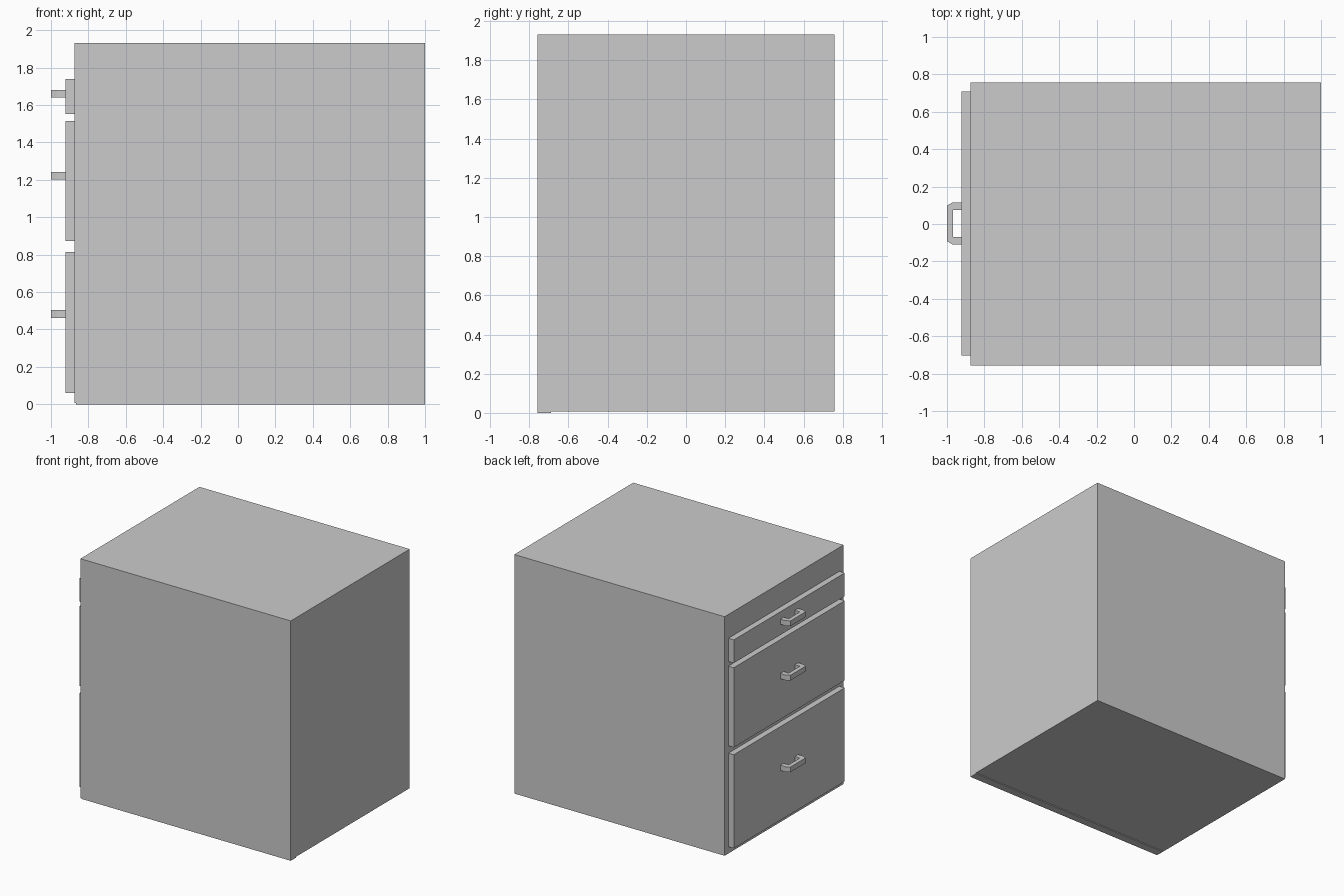
import bpy

if "Cube" in bpy.data.objects:
    bpy.data.objects.remove(bpy.data.objects["Cube"])


def prism(name, outline, z0, z1):
    """Extrude a closed xy outline from z0 to z1."""
    n = len(outline)
    verts = [(x, y, z) for z in (z0, z1) for x, y in outline]
    faces = [list(range(n))[::-1], list(range(n, 2 * n))]
    faces += [(i, (i + 1) % n, n + (i + 1) % n, n + i) for i in range(n)]
    mesh = bpy.data.meshes.new(name)
    mesh.from_pydata(verts, [], faces)
    mesh.update()
    obj = bpy.data.objects.new(name, mesh)
    bpy.context.collection.objects.link(obj)
    return obj


def box(name, x0, x1, y0, y1, z0, z1):
    return prism(name, [(x0, y0), (x1, y0), (x1, y1), (x0, y1)], z0, z1)


FRONT = -0.874       # cabinet face the drawers sit on
PANEL = -0.922       # outer face of the drawer fronts

# Cabinet carcass and the thin runner under its near side
box("cabinet_body", FRONT, 1.0, -0.757, 0.757, 0.007, 1.932)
box("base_runner", -0.865, 1.0, -0.757, -0.69, 0.0, 0.007)

# Bracket handle outline, chamfered at the outer corners
half = [(PANEL, 0.072), (-0.967, 0.072)]
outer = [(-1.0, 0.095), (-0.969, 0.113), (PANEL, 0.113)]
handle = (outer[::-1] + [(x, -y) for x, y in outer]
          + [(x, -y) for x, y in half])
handle = [(PANEL, 0.113), (-0.969, 0.113), (-1.0, 0.095),
          (-1.0, -0.095), (-0.969, -0.113), (PANEL, -0.113),
          (PANEL, -0.072), (-0.967, -0.072), (-0.967, 0.072), (PANEL, 0.072)]
handle = [(x, y + 0.003) for x, y in handle]

# Drawer fronts with handles: name, bottom, top, handle centre height
for name, z0, z1, hz in (("top", 1.553, 1.740, 1.660),
                         ("middle", 0.874, 1.516, 1.222),
                         ("bottom", 0.061, 0.815, 0.483)):
    box(f"{name}_drawer_front", PANEL, FRONT, -0.703, 0.709, z0, z1)
    prism(f"{name}_drawer_handle", handle, hz - 0.021, hz + 0.021)
